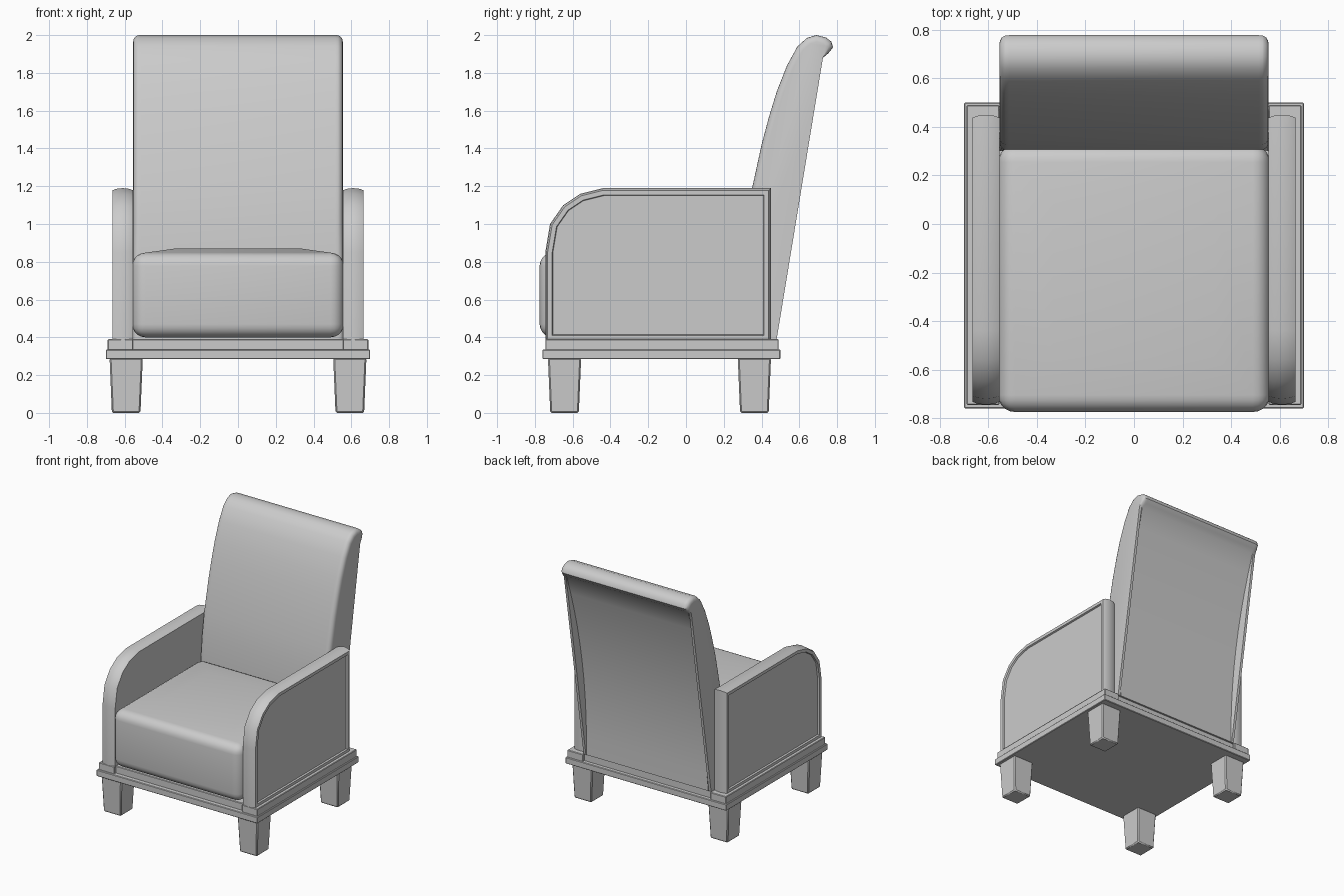
import bpy, bmesh, math
from mathutils import Vector

if "Cube" in bpy.data.objects:
    bpy.data.objects.remove(bpy.data.objects["Cube"], do_unlink=True)

GREY = (0.60, 0.60, 0.60, 1)
mat = bpy.data.materials.new("light grey")
mat.use_nodes = True
mat.diffuse_color = GREY
mat.node_tree.nodes["Principled BSDF"].inputs["Base Color"].default_value = GREY


def finish(bm, name, angle=35):
    bmesh.ops.recalc_face_normals(bm, faces=bm.faces)
    mesh = bpy.data.meshes.new(name)
    bm.to_mesh(mesh)
    bm.free()
    mesh.materials.append(mat)
    ob = bpy.data.objects.new(name, mesh)
    bpy.context.collection.objects.link(ob)
    bpy.ops.object.select_all(action='DESELECT')
    ob.select_set(True)
    bpy.context.view_layer.objects.active = ob
    bpy.ops.object.shade_smooth_by_angle(angle=math.radians(angle))
    return ob


def box_mesh(lo, hi, bevel=0.0, segments=1, taper=1.0):
    bm = bmesh.new()
    bmesh.ops.create_cube(bm, size=1)
    for v in bm.verts:
        k = taper if v.co.z < 0 else 1.0
        for i in range(3):
            s = v.co[i] * (k if i < 2 else 1)
            v.co[i] = (lo[i] + hi[i]) / 2 + s * (hi[i] - lo[i])
    if bevel:
        bmesh.ops.bevel(bm, geom=bm.edges[:], offset=bevel, segments=segments,
                        profile=0.5, affect='EDGES')
    return bm


def inset_profile(pts, d):
    """Move every point of a closed (y, z) outline inwards by d (number or list)."""
    n = len(pts)
    area = sum(pts[i][0] * pts[(i + 1) % n][1] - pts[(i + 1) % n][0] * pts[i][1]
               for i in range(n))
    side = 1 if area > 0 else -1
    out = []
    for i, p in enumerate(pts):
        p = Vector(p)
        a = (p - Vector(pts[i - 1])).normalized()
        b = (Vector(pts[(i + 1) % n]) - p).normalized()
        na, nb = Vector((-a.y, a.x)) * side, Vector((-b.y, b.x)) * side
        m = (na + nb).normalized()
        di = d[i] if isinstance(d, list) else d
        out.append(p + m * (di / max(0.5, m.dot(na))))
    return out


def loft(rings):
    """Skin (x, outline) rings and cap both ends."""
    bm = bmesh.new()
    rows = [[bm.verts.new((x, p[0], p[1])) for p in ring] for x, ring in rings]
    n = len(rows[0])
    for a, b in zip(rows, rows[1:]):
        for i in range(n):
            j = (i + 1) % n
            bm.faces.new((a[i], a[j], b[j], b[i]))
    bm.faces.new(rows[0])
    bm.faces.new(rows[-1])
    return bm


# Plinth and the raised block under the seat
finish(box_mesh((-0.70, -0.76, 0.285), (0.70, 0.50, 0.335), 0.004), "plinth")
finish(box_mesh((-0.56, -0.725, 0.33), (0.56, 0.47, 0.39), 0.004), "seat_base")

# Arm outline: rounded front top corner
arm = [(-0.745, 0.375), (-0.745, 0.85), (-0.72, 1.0), (-0.65, 1.10), (-0.56, 1.16),
       (-0.44, 1.19), (0.45, 1.19), (0.45, 0.375)]
# x and inset: crowned rim, then a recessed outer panel
arm_steps = [(0.555, 0.012), (0.575, 0.004), (0.61, 0.0), (0.645, 0.004),
             (0.665, 0.012), (0.665, 0.036), (0.652, 0.040)]

for side, word in ((1, "left"), (-1, "right")):
    # Rail under the arm
    xs = sorted((side * 0.555, side * 0.69))
    finish(box_mesh((xs[0], -0.745, 0.33), (xs[1], 0.49, 0.39), 0.004), word + "_rail")
    finish(loft([(side * x, inset_profile(arm, d)) for x, d in arm_steps]), word + "_arm")
    # Tapered legs
    for y, end in ((-0.643, "front"), (0.362, "back")):
        x = side * 0.592
        finish(box_mesh((x - 0.088, y - 0.088, 0), (x + 0.088, y + 0.088, 0.29),
                        0.008, 1, 0.86), f"{end}_{word}_leg")

# Seat cushion with soft edges and a low crown
bm = box_mesh((-0.56, -0.775, 0.40), (0.56, 0.325, 0.848), 0.07, 5)
bm.normal_update()
top = max(bm.faces, key=lambda f: f.calc_center_median().z + f.calc_area())
bmesh.ops.inset_region(bm, faces=[top], thickness=0.22)
for v in top.verts:
    v.co.z += 0.022
finish(bm, "seat_cushion", 50)

# Backrest: curved front, rolled top, straight rear edge
front = [(0.30, 0.39), (0.305, 0.80), (0.325, 1.02), (0.35, 1.19), (0.40, 1.42),
         (0.44, 1.57), (0.48, 1.70), (0.535, 1.84), (0.59, 1.94), (0.64, 1.985),
         (0.69, 2.0), (0.74, 1.988), (0.77, 1.965), (0.778, 1.935), (0.755, 1.905)]
STEPS = 10
rear = [(0.725 - 0.245 * i / STEPS, 1.88 - 1.49 * i / STEPS) for i in range(STEPS + 1)]
outline = front + rear


def back_ring(round_off, dent):
    # front edge is rounded off at the sides, rear panel is hollowed between the sides
    d = [round_off] * (len(front) - 1) + [round_off / 2]
    d += [dent * 4 * (i / STEPS) * (1 - i / STEPS) for i in range(STEPS + 1)]
    d[0] = 0
    return inset_profile(outline, d)


half = [(0.555, 0.034, 0), (0.552, 0.020, 0), (0.545, 0.009, 0), (0.535, 0.003, 0),
        (0.530, 0.001, 0.07), (0.515, 0, 0.07)]
stations = [(-x, r, d) for x, r, d in half] + half[::-1]
finish(loft([(x, back_ring(r, d)) for x, r, d in stations]), "backrest", 40)
